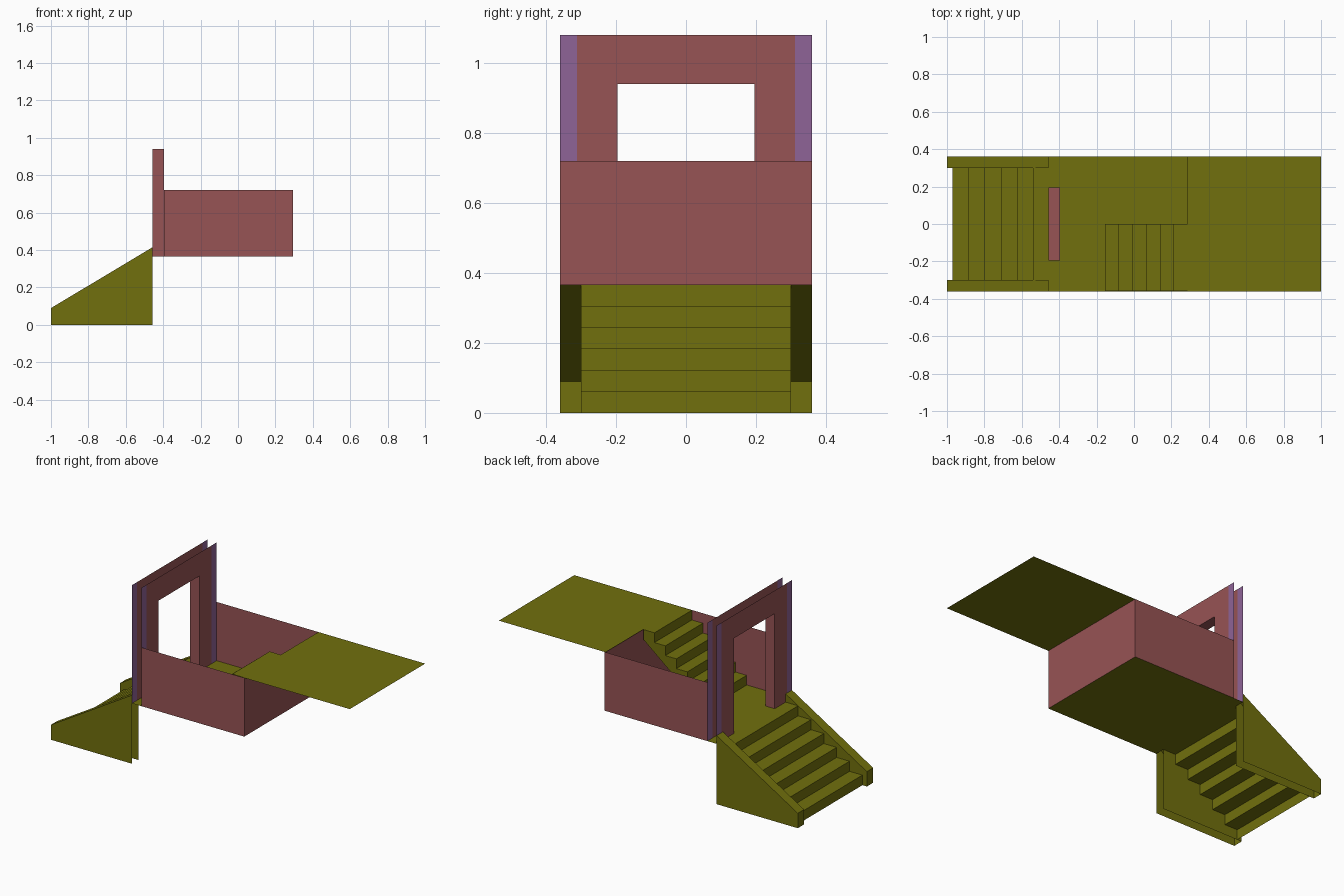
import bpy

if "Cube" in bpy.data.objects:
    bpy.data.objects.remove(bpy.data.objects["Cube"])


def material(name, rgb):
    m = bpy.data.materials.new(name)
    m.diffuse_color = (*rgb, 1)
    m.use_nodes = True
    m.node_tree.nodes["Principled BSDF"].inputs["Base Color"].default_value = m.diffuse_color
    return m


OLIVE = material("olive", (0.165, 0.162, 0.004))
RED = material("brick_red", (0.309, 0.087, 0.089))
PURPLE = material("purple", (0.275, 0.125, 0.309))


def sheet(name, polys, mat):
    """Mesh made of separate flat polygons, each a list of points."""
    verts, faces = [], []
    for p in polys:
        faces.append(range(len(verts), len(verts) + len(p)))
        verts += p
    me = bpy.data.meshes.new(name)
    me.from_pydata(verts, [], [list(f) for f in faces])
    me.materials.append(mat)
    ob = bpy.data.objects.new(name, me)
    bpy.context.collection.objects.link(ob)
    return ob


def flat(x0, x1, y0, y1, z):
    return [(x0, y0, z), (x1, y0, z), (x1, y1, z), (x0, y1, z)]


def across(x, y0, y1, z0, z1):
    # faces -x when y0 > y1, +x when y0 < y1
    return [(x, y0, z0), (x, y1, z0), (x, y1, z1), (x, y0, z1)]


def along(y, x0, x1, z0, z1):
    # faces -y when x0 < x1
    return [(x0, y, z0), (x1, y, z0), (x1, y, z1), (x0, y, z1)]


def steps(x0, run, z0, z1, n, y0, y1, x_end):
    """Risers and treads climbing towards +x."""
    rise, out = (z1 - z0) / n, []
    for i in range(n):
        x, z = x0 + i * run, z0 + i * rise
        out.append(across(x, y1, y0, z, z + rise))
        out.append(flat(x, x_end if i == n - 1 else x + run, y0, y1, z + rise))
    return out


W = 0.36                    # half width
FLOOR, UPPER, TOP = 0.365, 0.72, 1.08
XA, XB, XC = -0.457, -0.395, 0.294   # door outer, door inner, end wall

# Lower and upper floors
sheet("lower_floor", [flat(XA, XC, -W, W, FLOOR)], OLIVE)
sheet("upper_floor", [flat(0.286, 1, -W, W, UPPER)], OLIVE)

# Low walls
sheet("low_walls", [along(-W, XB, XC, FLOOR, UPPER),
                    along(W, XC, XB, FLOOR, UPPER),
                    across(XC, -W, W, FLOOR, UPPER)], RED)

# Entrance steps
sheet("entrance_steps", steps(-0.97, 0.086, 0, FLOOR, 6, -0.30, 0.30, XA), OLIVE)

# Sloping stair sides, open at the bottom and at the high end
for s, name in ((-1, "front"), (1, "back")):
    prof = [(-1, 0), (XA, 0), (XA, 0.415), (-1, 0.09)]
    outer = [(x, s * W, z) for x, z in prof]
    inner = [(x, s * 0.30, z) for x, z in reversed(prof)]
    lo, hi = sorted((s * W, s * 0.30))
    polys = [outer, inner] if s < 0 else [outer[::-1], inner[::-1]]
    polys += [across(-1, hi, lo, 0, 0.09),
              [(-1, lo, 0.09), (XA, lo, 0.415), (XA, hi, 0.415), (-1, hi, 0.09)]]
    sheet(name + "_stair_side", polys, OLIVE)

# Inner stair with solid side and sloping underside
X0, RUN, N, XE = -0.155, 0.0733, 6, 0.286
rise = (UPPER - FLOOR) / N
inner_steps = steps(X0, RUN, FLOOR, UPPER, N, -W + 0.002, 0, XE)
outline = []
for i in range(N):
    outline += [(X0 + i * RUN, FLOOR + i * rise), (X0 + i * RUN, FLOOR + (i + 1) * rise)]
outline += [(XE, UPPER), (XE, UPPER - rise), (X0 + RUN, FLOOR)]
inner_steps.append([(x, 0, z) for x, z in outline])
inner_steps.append([(X0 + RUN, -W, FLOOR), (X0 + RUN, 0, FLOOR),
                    (XE, 0, UPPER - rise), (XE, -W, UPPER - rise)])
sheet("inner_stair", inner_steps, OLIVE)

# Doorway: two thin panels joined by the opening's reveal
D, P, H = 0.195, 0.312, 0.94
door, trim = [], []
for x, d in ((XA, -1), (XB, 1)):
    def panel(a, b, z0, z1):
        return across(x, a, b, z0, z1) if d > 0 else across(x, b, a, z0, z1)
    door += [panel(-P, -D, FLOOR, TOP), panel(D, P, FLOOR, TOP), panel(-D, D, H, TOP)]
    trim += [panel(-W, -P, FLOOR, TOP), panel(P, W, FLOOR, TOP)]
door += [along(-D, XB, XA, FLOOR, H), along(D, XA, XB, FLOOR, H),
         flat(XA, XB, -D, D, H)[::-1]]
sheet("doorway", door, RED)
sheet("doorway_trim", trim, PURPLE)
